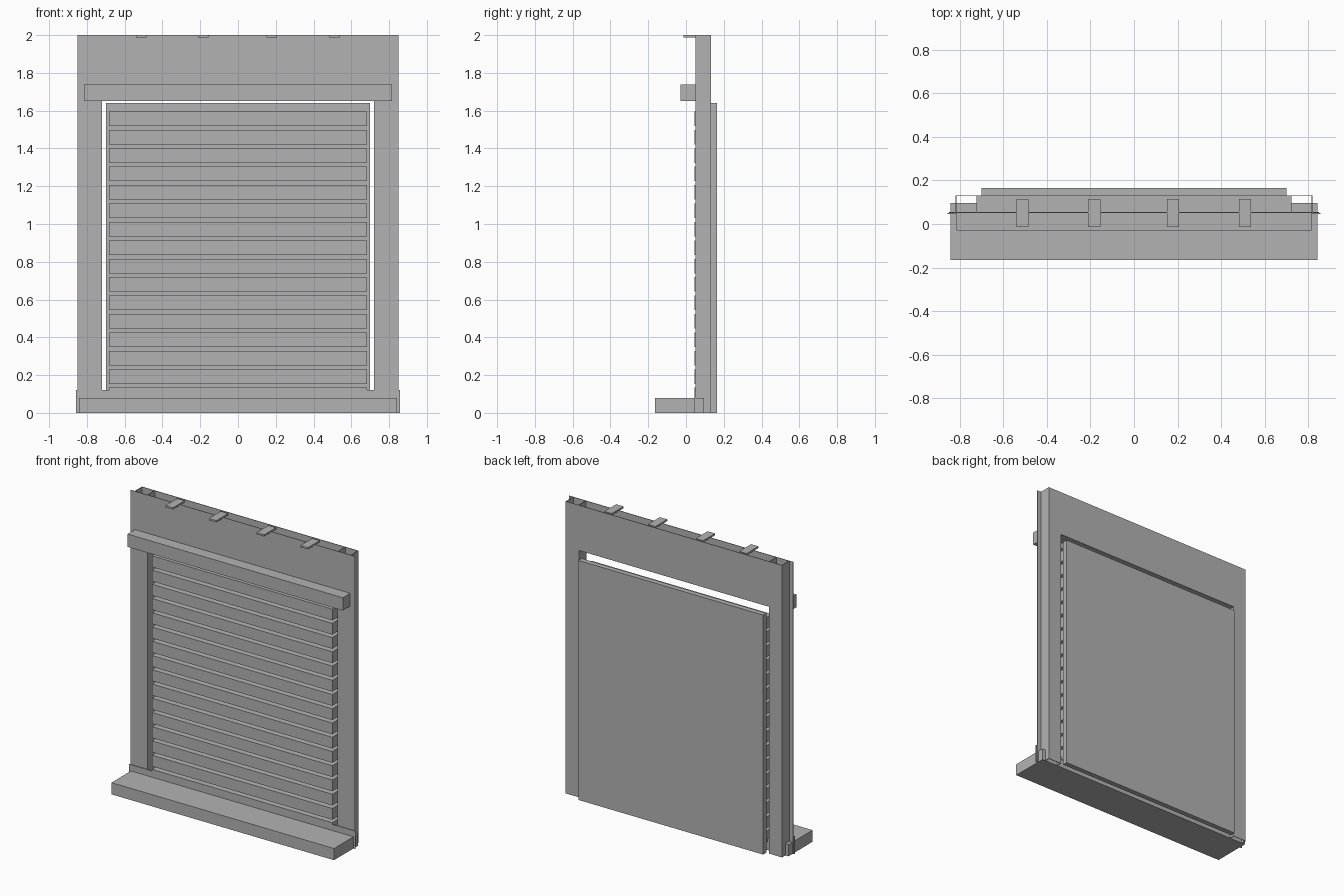
import bpy, bmesh

if "Cube" in bpy.data.objects:
    bpy.data.objects.remove(bpy.data.objects["Cube"])

gray = bpy.data.materials.new("plain_gray")
gray.diffuse_color = (0.45, 0.45, 0.45, 1)
gray.use_nodes = True
gray.node_tree.nodes["Principled BSDF"].inputs["Base Color"].default_value = gray.diffuse_color


def finish(name, bm):
    mesh = bpy.data.meshes.new(name)
    bmesh.ops.recalc_face_normals(bm, faces=bm.faces)
    bm.to_mesh(mesh)
    bm.free()
    mesh.materials.append(gray)
    obj = bpy.data.objects.new(name, mesh)
    bpy.context.collection.objects.link(obj)
    return obj


def box(name, x0, x1, y0, y1, z0, z1):
    bm = bmesh.new()
    bmesh.ops.create_cube(bm, size=1)
    for v in bm.verts:
        v.co = (x1 if v.co.x > 0 else x0,
                y1 if v.co.y > 0 else y0,
                z1 if v.co.z > 0 else z0)
    return finish(name, bm)


def arch_sheet(name, half, y0, y1):
    """Thin sheet shaped like an upside-down U around the opening."""
    bm = bmesh.new()
    outline = [(-half, 0), (-half, 2), (half, 2), (half, 0),
               (OPEN, 0), (OPEN, HEAD), (-OPEN, HEAD), (-OPEN, 0)]
    face = bm.faces.new([bm.verts.new((x, y0, z)) for x, z in outline])
    out = bmesh.ops.extrude_face_region(bm, geom=[face])
    for v in out["geom"]:
        if isinstance(v, bmesh.types.BMVert):
            v.co.y = y1
    return finish(name, bm)


OPEN, HEAD, T = 0.72, 1.69, 0.004

# Hollow wall: front and back sheets, open at the top
arch_sheet("wall_front_sheet", 0.85, 0.05, 0.05 + T)
arch_sheet("wall_back_sheet", 0.82, 0.132 - T, 0.132)
for side, s in (("left", -1), ("right", 1)):
    for part, x in (("outer_side", 0.82 - T), ("opening_jamb", OPEN)):
        a, b = sorted((s * x, s * (x + T)))
        box(f"{side}_{part}", a, b, 0.05 + T, 0.132 - T, 0, 2)
box("opening_head", -OPEN, OPEN, 0.05 + T, 0.132 - T, HEAD, HEAD + T)

# Ledge over the opening
box("head_ledge", -0.815, 0.815, -0.03, 0.05, 1.65, 1.738)

# Sill with its thin upstand plate
box("sill", -0.843, 0.843, -0.165, 0.096, 0, 0.08)
box("sill_upstand", -0.857, 0.857, 0.045, 0.05, 0, 0.122)

# Shutter: backing panel and horizontal slats
box("shutter_panel", -0.70, 0.70, 0.13, 0.165, 0, 1.64)
for i in range(16):
    top = 1.596 - i * 0.0975
    box(f"shutter_slat_{i + 1}", -0.683, 0.683, 0.045, 0.13, top - 0.077, top)

# Hanging clips along the top edge
for i, x in enumerate((-0.512, -0.183, 0.179, 0.510)):
    box(f"top_clip_{i + 1}", x - 0.028, x + 0.028, -0.013, 0.115, 1.988, 2.0)
